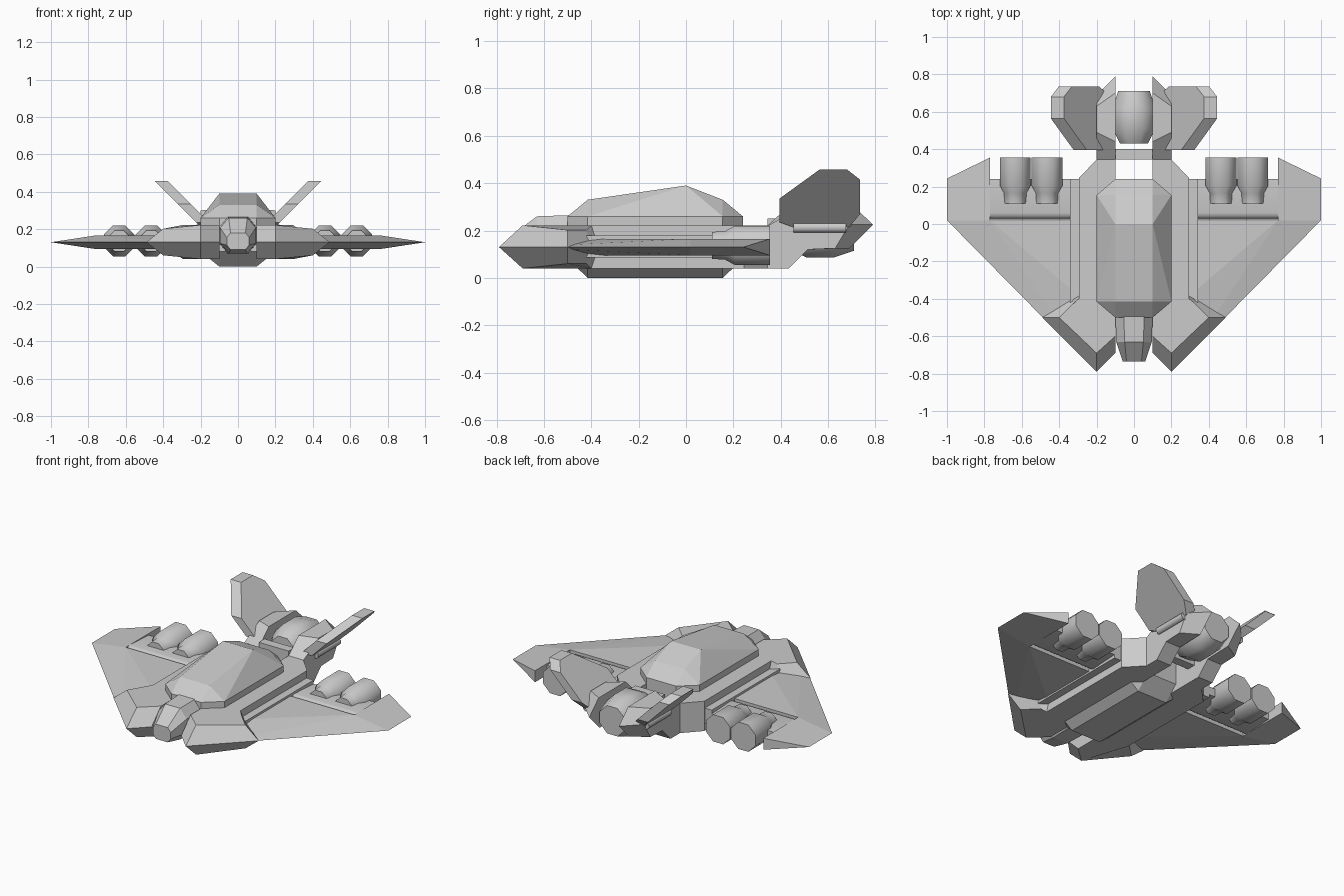
import bpy, bmesh, math

if "Cube" in bpy.data.objects:
    bpy.data.objects.remove(bpy.data.objects["Cube"])


def finish(name, bm, mirror=False, smooth=False):
    bmesh.ops.recalc_face_normals(bm, faces=bm.faces)
    me = bpy.data.meshes.new(name)
    bm.to_mesh(me)
    bm.free()
    ob = bpy.data.objects.new(name, me)
    bpy.context.collection.objects.link(ob)
    if mirror:
        m = ob.modifiers.new("mirror", 'MIRROR')
        m.use_mirror_merge = False
    if smooth:
        bpy.ops.object.select_all(action='DESELECT')
        ob.select_set(True)
        bpy.context.view_layer.objects.active = ob
        bpy.ops.object.shade_smooth_by_angle(angle=math.radians(50))
    return ob


def hull(name, pts, mirror=False):
    """Convex solid around a few corner points."""
    bm = bmesh.new()
    vs = [bm.verts.new(p) for p in pts]
    r = bmesh.ops.convex_hull(bm, input=vs)
    junk = {v for v in r["geom_interior"] + r["geom_unused"] if isinstance(v, bmesh.types.BMVert)}
    bmesh.ops.delete(bm, geom=list(junk), context='VERTS')
    bmesh.ops.dissolve_limit(bm, angle_limit=0.02, verts=bm.verts, edges=bm.edges)
    return finish(name, bm, mirror)


def loft(name, rings, mirror=False, smooth=False):
    """Skin closed rings of equal length and cap both ends."""
    bm = bmesh.new()
    rs = [[bm.verts.new(p) for p in ring] for ring in rings]
    n = len(rs[0])
    for a, b in zip(rs, rs[1:]):
        for i in range(n):
            j = (i + 1) % n
            bm.faces.new((a[i], a[j], b[j], b[i]))
    bm.faces.new(rs[0])
    bm.faces.new(rs[-1])
    return finish(name, bm, mirror, smooth)


def box(name, x, y, z, mirror=False):
    return hull(name, [(a, b, c) for a in x for b in y for c in z], mirror)


def both(pts):
    return pts + [(-x, y, z) for x, y, z in pts]


def turbine(name, cx, cz, steps, mirror=False):
    """Eight-sided barrel along y; steps are (y, flat radius)."""
    rings = []
    for y, r in steps:
        R = r / math.cos(math.pi / 8)
        rings.append([(cx + R * math.cos((k + .5) * math.pi / 4), y,
                       cz + R * math.sin((k + .5) * math.pi / 4)) for k in range(8)])
    return loft(name, rings, mirror, True)


# Central body
hull("central_body", both([
    (.1, -.5, .26), (.1, -.5, .08), (.2, -.415, .26), (.2, -.415, .08),
    (.1, -.415, .33), (.1, 0, .39), (.1, .155, .33), (.1, -.415, 0), (.1, .155, 0),
    (.2, .155, .26), (.2, .155, .08), (.1, .24, .26), (.1, .24, .08)]))

# Cockpit nose
rings = []
for y, w, t, z0, z1 in [(-.48, .1, .055, .07, .265), (-.63, .095, .05, .07, .26),
                        (-.735, .06, .04, .09, .18)]:
    d = (z1 - z0) * .28
    half = [(t, z0), (w, z0 + d), (w, z1 - d), (t, z1)]
    rings.append([(x, y, z) for x, z in half] + [(-x, y, z) for x, z in half[::-1]])
loft("cockpit_nose", rings)

# Forked side hulls with a bevelled leading edge
mid = [(.1, -.69), (.2, -.79), (.49, -.5), (.35, -.4), (.295, -.37), (.295, .245), (.2, .345), (.1, .345)]
cap = [(.1, -.6), (.2, -.69), (.4, -.5), (.32, -.42), (.295, -.4), (.295, .245), (.2, .345), (.1, .345)]
drop = [0, 0, .02, .02, 0, 0, 0, 0]
loft("side_hull", [
    [(x, y, .04 + d) for (x, y), d in zip(cap, drop)],
    [(x, y, .13) for x, y in mid],
    [(x, y, .222 - d) for (x, y), d in zip(cap, drop)]], True)

# Wing root strip
box("wing_root", (.28, .342), (-.42, .24), (.085, .178), True)

# Wing: sharp leading edge, flat centre, separate tip panel
hull("wing", [(.3, -.69, .13), (1, .02, .13)] +
     [(x, y, z) for x, y in [(.3, -.38), (.77, .02), (.3, .02)] for z in (.095, .165)], True)
hull("wing_tip", [(1, .02, .13), (1, .243, .13)] +
     [(.77, y, z) for y in (.02, .355) for z in (.095, .165)], True)

# Flap with a rounded nose
prof = [(.24, .105), (.24, .155)]
prof += [(.06 + .035 * math.cos(a), .13 + .035 * math.sin(a))
         for a in [math.pi * (.5 + k / 6) for k in range(7)]]
loft("flap", [[(x, y, z) for y, z in prof] for x in (.335, .77)], True, True)

# Wing engines
for i, cx in enumerate((.465, .635)):
    turbine("wing_engine_%d" % (i + 1), cx, .137,
            [(.11, .057), (.165, .06), (.205, .082), (.355, .082)], True)

# Tail arms
inner = [(.345, .22), (.44, .31), (.7, .31), (.79, .225), (.69, .125), (.515, .12), (.435, .04), (.345, .04)]
outer = [(.345, .22), (.49, .3), (.63, .3), (.69, .225), (.63, .125), (.515, .12), (.435, .04), (.345, .04)]
loft("tail_arm", [[(.1, y, z) for y, z in inner], [(.2, y, z) for y, z in outer]], True)

# Cross bar and tail engine
box("cross_bar", (-.1, .1), (.345, .4), (.13, .25))
turbine("tail_engine", 0, .2, [(.43, .075), (.51, .115), (.62, .115), (.71, .085)])

# Canted tail fins and their hinges
fin = [(.395, .235), (.395, .335), (.565, .458), (.68, .458), (.735, .415), (.735, .27), (.69, .215), (.45, .215)]
loft("tail_fin", [[(z - o, y, z) for y, z in fin] for o in (.083, .013)], True)
turbine("fin_hinge", .2, .213, [(.455, .022), (.675, .022)], True)
